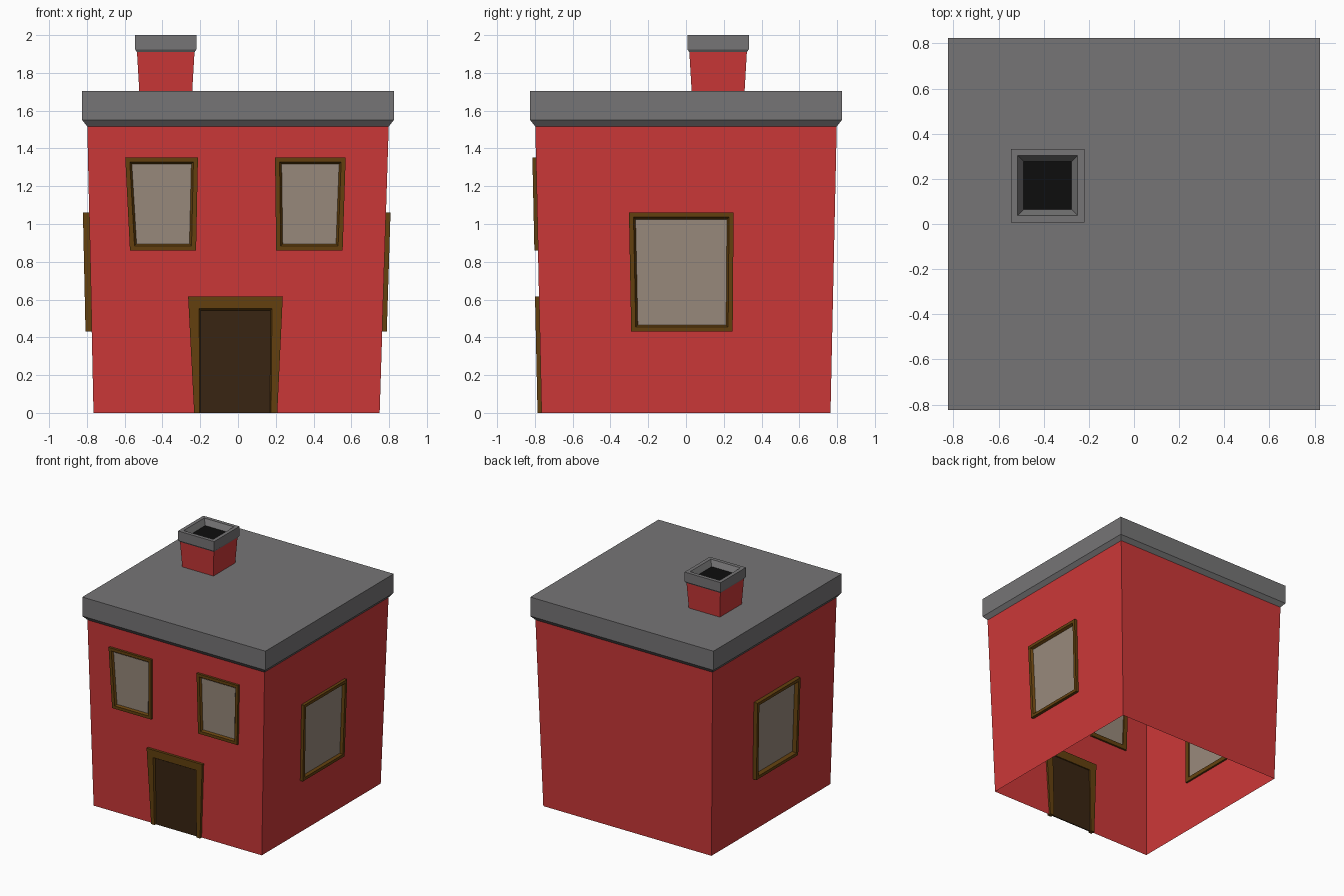
import bpy, bmesh

if "Cube" in bpy.data.objects:
    bpy.data.objects.remove(bpy.data.objects["Cube"])


def material(name, r, g, b):
    def lin(c):
        c /= 255
        return c / 12.92 if c <= 0.04045 else ((c + 0.055) / 1.055) ** 2.4
    m = bpy.data.materials.new(name)
    m.diffuse_color = (lin(r), lin(g), lin(b), 1)
    m.use_nodes = True
    m.node_tree.nodes["Principled BSDF"].inputs["Base Color"].default_value = m.diffuse_color
    return m


RED = material("brick red", 204, 56, 56)
GREY = material("roof grey", 118, 117, 118)
WOOD = material("frame brown", 100, 65, 15)
DOOR = material("door dark brown", 57, 37, 18)
GLASS = material("window beige", 153, 138, 124)
BLACK = material("soot black", 13, 13, 13)


def loft(name, rings, mat, closed=True, cyclic=False, cap_start=False, cap_end=False, end_caps=False):
    """Skin a list of equal-length point rings."""
    bm = bmesh.new()
    vs = [[bm.verts.new(p) for p in ring] for ring in rings]
    n, m = len(rings[0]), len(rings)
    for i in range(m if cyclic else m - 1):
        a, b = vs[i], vs[(i + 1) % m]
        for j in range(n if closed else n - 1):
            k = (j + 1) % n
            bm.faces.new((a[j], a[k], b[k], b[j]))
    if cap_start:
        bm.faces.new(vs[0][::-1])
    if cap_end:
        bm.faces.new(vs[-1])
    if end_caps:
        bm.faces.new([r[0] for r in vs])
        bm.faces.new([r[-1] for r in vs][::-1])
    bmesh.ops.recalc_face_normals(bm, faces=bm.faces)
    me = bpy.data.meshes.new(name)
    bm.to_mesh(me)
    bm.free()
    me.materials.append(mat)
    ob = bpy.data.objects.new(name, me)
    bpy.context.collection.objects.link(ob)
    return ob


def rect(x0, x1, y0, y1, z):
    return [(x0, y0, z), (x1, y0, z), (x1, y1, z), (x0, y1, z)]


def square(cx, cy, h, z):
    return rect(cx - h, cx + h, cy - h, cy + h, z)


# Tapered walls, open at the bottom
loft("walls", [rect(-0.765, 0.75, -0.765, 0.765, 0), rect(-0.798, 0.798, -0.798, 0.798, 1.52)], RED)

# Roof slab with a bevelled lower edge
loft("roof", [square(0, 0, h, z) for h, z in ((0.797, 1.515), (0.825, 1.55), (0.825, 1.705))],
     GREY, cap_start=True, cap_end=True)

# Chimney stack, cap and flue
CX, CY = -0.3825, 0.17
loft("chimney", [square(CX, CY, 0.140, 1.70), square(CX, CY, 0.1525, 1.915)], RED)
loft("chimney_cap", [square(CX, CY, h, z) for h, z in
     ((0.1525, 1.91), (0.1625, 1.925), (0.1625, 2.0), (0.133, 2.0), (0.106, 1.955))], GREY)
loft("flue_opening", [square(CX, CY, 0.107, 1.95), square(CX, CY, 0.107, 1.956)], BLACK,
     cap_start=True, cap_end=True)


def on_wall(side, u, z, o):
    """Point on a leaning wall, pushed out by o."""
    t = z / 1.52
    d = 0.765 + 0.033 * t + o
    if side == "front":
        return (u, -d, z)
    if side == "right":
        return (0.75 + 0.048 * t + o, u, z)
    return (-d, u, z)


def shrink(q, s):
    """Inset corners given as bottom left, top left, top right, bottom right."""
    (a, b, c, d) = q
    return [(a[0] + s, a[1] + s), (b[0] + s, b[1] - s), (c[0] - s, c[1] - s), (d[0] - s, d[1] + s)]


def place(side, q, o):
    return [on_wall(side, u, z, o) for u, z in q]


def window(name, side, q, out):
    inner = shrink(q, 0.035)
    loft(name + "_frame", [place(side, c, o) for c, o in
         ((q, -0.015), (q, out), (shrink(q, 0.024), out), (inner, 0.002), (inner, -0.015))],
         WOOD, cyclic=True)
    loft(name + "_glass", [place(side, inner, -0.0045), place(side, inner, 0.0045)], GLASS,
         cap_start=True, cap_end=True)


# Windows, splayed slightly towards the top
window("front_left_window", "front", [(-0.572, 0.86), (-0.597, 1.352), (-0.212, 1.352), (-0.222, 0.86)], 0.019)
window("front_right_window", "front", [(0.202, 0.86), (0.196, 1.352), (0.57, 1.352), (0.554, 0.86)], 0.019)
for side, out in (("right", 0.024), ("left", 0.033)):
    window(side + "_window", side, [(-0.29, 0.43), (-0.302, 1.06), (0.252, 1.06), (0.247, 0.43)], out)

# Door frame (no sill) and door panel
outer = [(-0.232, 0.0), (-0.264, 0.615), (0.237, 0.615), (0.208, 0.0)]
lip = [(-0.203, 0.0), (-0.206, 0.553), (0.18, 0.553), (0.175, 0.0)]
inner = [(-0.198, 0.0), (-0.198, 0.543), (0.172, 0.543), (0.170, 0.0)]
loft("door_frame", [place("front", c, o) for c, o in
     ((outer, -0.015), (outer, 0.021), (lip, 0.021), (inner, 0.003), (inner, -0.015))],
     WOOD, closed=False, cyclic=True, end_caps=True)
loft("door", [place("front", inner, -0.0045), place("front", inner, 0.0045)], DOOR,
     cap_start=True, cap_end=True)
